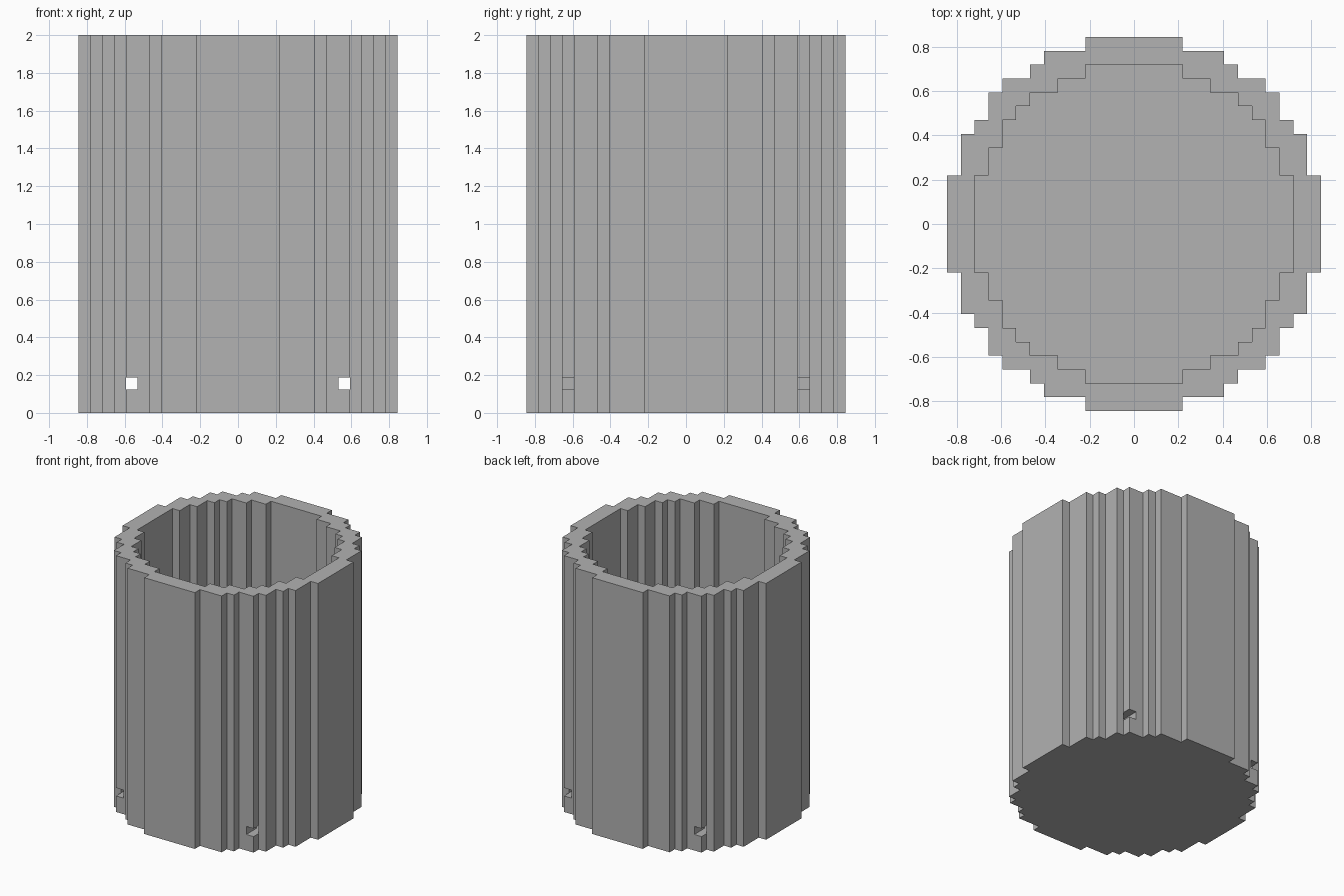
import bpy
import bmesh
from mathutils import Vector

cube = bpy.data.objects.get("Cube")
if cube:
    bpy.data.objects.remove(cube, do_unlink=True)

UNIT = 2 / 32                      # one block
LEVELS = [0, 2, 3, 32]             # floor, drain row, wall
# Half-width in blocks of each row, counted out from the middle
OUTER = [13] * 4 + [12] * 3 + [11, 10, 10, 9, 7, 6, 3]
INNER = [11] * 4 + [10, 10, 9, 9, 8, 7, 5, 3]
DRAIN_COLUMN = 9


def inside(rows, x, y):
    return abs(y) < len(rows) and abs(x) <= rows[abs(y)]


def filled(x, y, level):
    """Blocky round tub: solid floor, hollow wall, four small drain holes."""
    if not 0 <= level < len(LEVELS) - 1 or not inside(OUTER, x, y):
        return False
    if level == 0:
        return True
    drain = level == 1 and abs(x) == DRAIN_COLUMN
    return not inside(INNER, x, y) and not drain


def add_side(bm, cell, axis, sign):
    """Face of one block on the given side, wound to point outwards."""
    corners = []
    for u, v in ((0, 0), (1, 0), (1, 1), (0, 1)):
        c = [0, 0, 0]
        c[axis] = int(sign > 0)
        c[(axis + 1) % 3], c[(axis + 2) % 3] = u, v
        corners.append(bm.verts.new(Vector((
            cell[0] + c[0] - 0.5,
            cell[1] + c[1] - 0.5,
            LEVELS[cell[2] + c[2]])) * UNIT))
    bm.faces.new(corners if sign > 0 else corners[::-1])


# Tub surface: only the sides between full and empty blocks
bm = bmesh.new()
span = range(-13, 14)
for x in span:
    for y in span:
        for level in range(len(LEVELS) - 1):
            if not filled(x, y, level):
                continue
            for axis in range(3):
                for sign in (-1, 1):
                    near = [x, y, level]
                    near[axis] += sign
                    if not filled(*near):
                        add_side(bm, (x, y, level), axis, sign)

# Merge the blocks into large flat faces
bmesh.ops.remove_doubles(bm, verts=bm.verts[:], dist=UNIT / 100)
bmesh.ops.dissolve_limit(bm, angle_limit=0.02, verts=bm.verts[:], edges=bm.edges[:])

mesh = bpy.data.meshes.new("tub")
bm.to_mesh(mesh)
bm.free()
tub = bpy.data.objects.new("tub", mesh)
bpy.context.collection.objects.link(tub)

# Plain grey
grey = bpy.data.materials.new("grey")
grey.use_nodes = True
colour = (0.445, 0.445, 0.445, 1)
grey.diffuse_color = colour
grey.node_tree.nodes["Principled BSDF"].inputs["Base Color"].default_value = colour
mesh.materials.append(grey)
